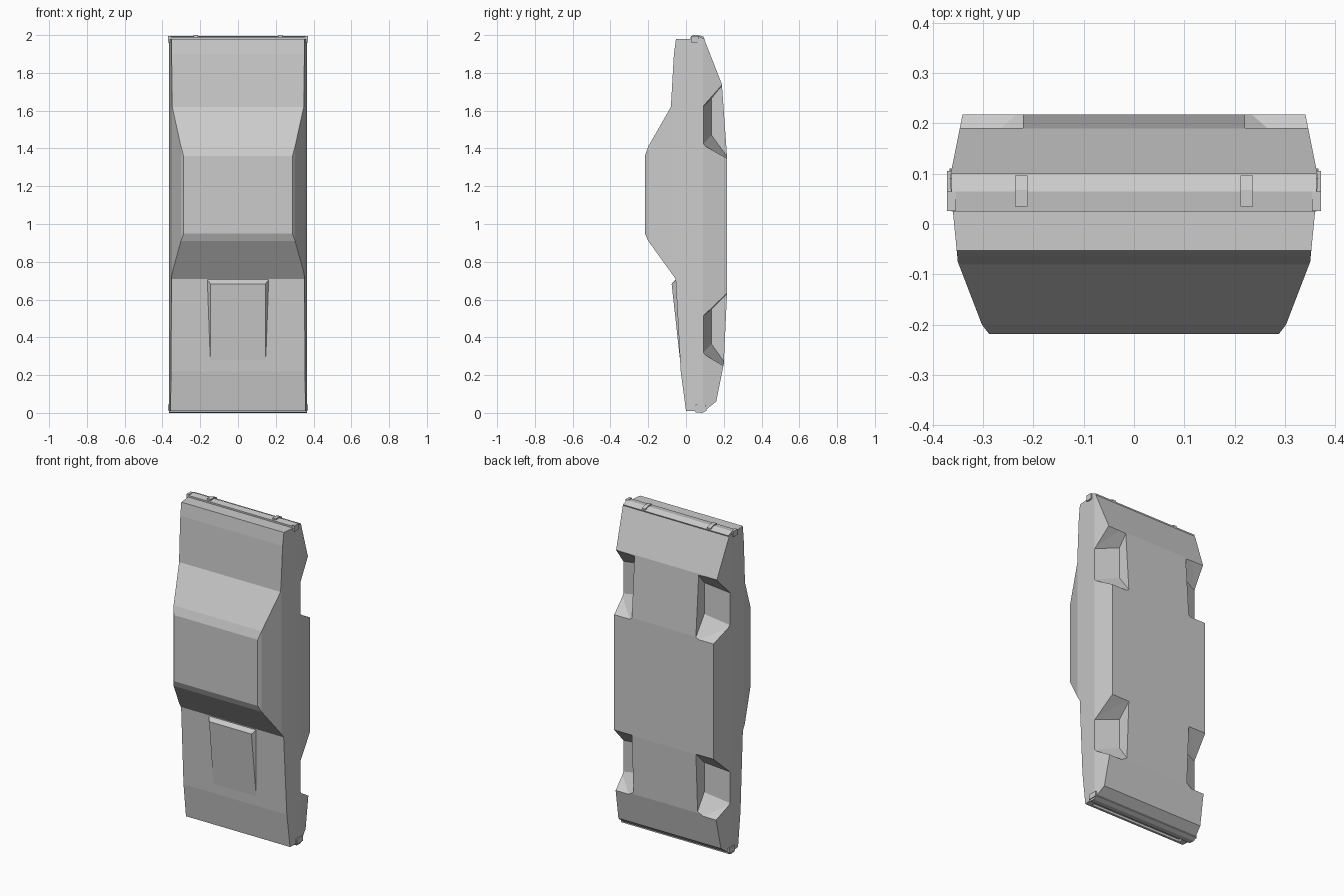
import bpy, bmesh, math

if "Cube" in bpy.data.objects:
    bpy.data.objects.remove(bpy.data.objects["Cube"])

paint = bpy.data.materials.new("grey_paint")
paint.diffuse_color = (0.6, 0.6, 0.6, 1)
paint.use_nodes = True
paint.node_tree.nodes["Principled BSDF"].inputs["Base Color"].default_value = paint.diffuse_color


def make(name, bm):
    bmesh.ops.recalc_face_normals(bm, faces=bm.faces[:])
    me = bpy.data.meshes.new(name)
    bm.to_mesh(me)
    bm.free()
    me.materials.append(paint)
    ob = bpy.data.objects.new(name, me)
    bpy.context.collection.objects.link(ob)
    return ob


def hull(name, points):
    bm = bmesh.new()
    for p in points:
        bm.verts.new(p)
    res = bmesh.ops.convex_hull(bm, input=bm.verts[:])
    bmesh.ops.dissolve_limit(bm, angle_limit=0.01, verts=bm.verts[:], edges=bm.edges[:])
    return make(name, bm)


def box(name, x0, x1, y0, y1, z0, z1):
    return hull(name, [(x, y, z) for x in (x0, x1) for y in (y0, y1) for z in (z0, z1)])


def bar(name, half, profile):
    return hull(name, [(s * half, y, z) for s in (-1, 1) for y, z in profile])


# Width of the body at each height of the car (car height runs along -y)
KNOTS = [(-0.222, 0.285), (-0.2, 0.302), (-0.075, 0.35), (0.09, 0.366), (0.22, 0.34)]


def half_width(y):
    for (a, wa), (b, wb) in zip(KNOTS, KNOTS[1:]):
        if y <= b:
            return wa + (wb - wa) * (y - a) / (b - a)
    return KNOTS[-1][1]


# Car body: side profile (y, z) extruded across x, then tapered
profile = [(0.0, 0.01), (-0.028, 0.22), (-0.055, 0.71), (-0.2, 0.91), (-0.218, 0.95),
           (-0.218, 1.36), (-0.2, 1.41), (-0.08, 1.62), (-0.064, 1.9), (-0.053, 1.98),
           (0.09, 1.98), (0.1, 1.97), (0.19, 1.74), (0.217, 1.36), (0.217, 0.63),
           (0.2, 0.26), (0.16, 0.06), (0.1, 0.012)]
bm = bmesh.new()
face = bm.faces.new([bm.verts.new((-1, y, z)) for y, z in profile])
ext = bmesh.ops.extrude_face_region(bm, geom=[face])
for v in ext["geom"]:
    if isinstance(v, bmesh.types.BMVert):
        v.co.x = 1
for y, w in KNOTS[1:-1]:
    bmesh.ops.bisect_plane(bm, geom=bm.verts[:] + bm.edges[:] + bm.faces[:],
                           plane_co=(0, y, 0), plane_no=(0, 1, 0), dist=1e-5)
for v in bm.verts:
    v.co.x *= half_width(v.co.y)
body = make("car_body", bm)

# Wheel wells: hull cutters with sloping ceilings and ends
cutters = []
wells = [((0.51, 0.55, 0.645), (0.315, 0.365, 0.23)),
         ((1.62, 1.665, 1.78), (1.42, 1.47, 1.34))]
for s in (-1, 1):
    for hi, lo in wells:
        pts = []
        for out, inn, floor in (hi, lo):
            pts += [(s * 0.38, 0.088, out), (s * 0.22, 0.135, inn),
                    (s * 0.38, 0.23, floor), (s * 0.22, 0.23, floor)]
        cutters.append(hull("wheel_well_cutter", pts))

# Grille recess in the nose
cutters.append(box("grille_cutter", -0.32, 0.32, 0.014, 0.042, -0.05, 0.025))

bpy.context.view_layer.objects.active = body
for c in cutters:
    c.hide_render = True
    m = body.modifiers.new("cut", 'BOOLEAN')
    m.operation = 'DIFFERENCE'
    m.solver = 'EXACT'
    m.object = c
    bpy.ops.object.modifier_apply(modifier=m.name)
for c in cutters:
    bpy.data.objects.remove(c)

# Raised hood bulge
hull("hood_bulge", [(s * x, y, z) for s in (-1, 1) for x, y, z in
                    [(0.163, -0.05, 0.71), (0.163, -0.054, 0.705), (0.147, -0.025, 0.28),
                     (0.145, -0.076, 0.683), (0.147, -0.0316, 0.28)]])

# Bumpers
bar("front_bumper", 0.366, [(0.045, 0.02), (0.05, 0.003), (0.085, 0.0), (0.11, 0.012),
                            (0.105, 0.045), (0.05, 0.045)])
bar("rear_bumper", 0.362, [(0.025, 1.965), (0.025, 1.99), (0.065, 1.995),
                           (0.1, 1.98), (0.095, 1.965)])
for s, side in ((-1, "left"), (1, "right")):
    x0, x1 = sorted((s * 0.354, s * 0.371))
    box("rear_bumper_end_" + side, x0, x1, 0.026, 0.065, 1.96, 1.996)
    box("front_bumper_end_" + side, x0, x1, 0.05, 0.105, 0.012, 0.045)
    cx = s * 0.224
    hull("rear_bumper_guard_" + side,
         [(cx + d, y, z) for d in (-0.012, 0.012) for y, z in
          [(0.035, 1.98), (0.035, 2.0), (0.068, 2.0), (0.096, 1.99), (0.096, 1.975)]])
